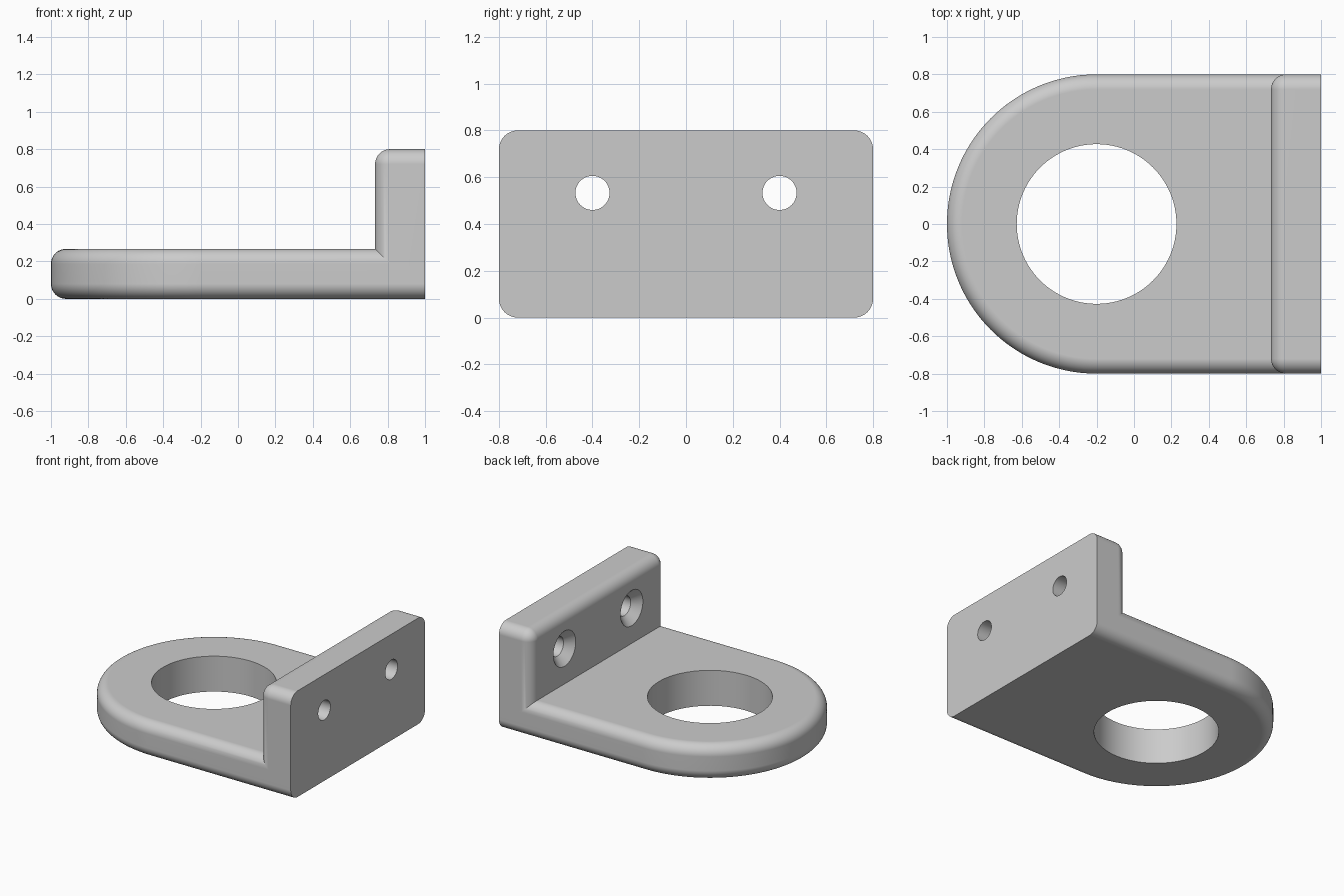
import bpy, bmesh
from math import sin, cos, pi, radians

cube = bpy.data.objects.get("Cube")
if cube:
    bpy.data.objects.remove(cube, do_unlink=True)

THICK, HALF_W, HEIGHT, FILLET = 0.267, 0.8, 0.8, 0.08
RING_X, STEPS = -0.2, 10

grey = bpy.data.materials.new("plain grey")
grey.use_nodes = True
colour = (0.6, 0.6, 0.6, 1)
grey.diffuse_color = colour
grey.node_tree.nodes["Principled BSDF"].inputs["Base Color"].default_value = colour


def loft(name, rings):
    """Skin a closed solid through a stack of equal-length rings."""
    bm = bmesh.new()
    loops = [[bm.verts.new(p) for p in ring] for ring in rings]
    for a, b in zip(loops, loops[1:]):
        for i in range(len(a)):
            j = (i + 1) % len(a)
            bm.faces.new((a[i], a[j], b[j], b[i]))
    bm.faces.new(loops[0])
    bm.faces.new(loops[-1])
    bmesh.ops.remove_doubles(bm, verts=bm.verts, dist=1e-5)
    bmesh.ops.recalc_face_normals(bm, faces=bm.faces)
    mesh = bpy.data.meshes.new(name)
    bm.to_mesh(mesh)
    bm.free()
    obj = bpy.data.objects.new(name, mesh)
    bpy.context.collection.objects.link(obj)
    mesh.materials.append(grey)
    return obj


def arc(cx, cy, r, start, end, n):
    return [(cx + r * cos(start + (end - start) * i / n),
             cy + r * sin(start + (end - start) * i / n)) for i in range(n + 1)]


# Quarter-round edge as (inset, depth below the face) pairs
edge = [(FILLET * (1 - sin(t)), FILLET * (1 - cos(t)))
        for t in (pi / 2 * i / STEPS for i in range(STEPS + 1))]


# Round-ended base plate with filleted top and bottom rims
def plate_ring(inset, z):
    w = HALF_W - inset
    outline = arc(RING_X, 0, w, pi / 2, 3 * pi / 2, 72) + [(1, -w), (1, w)]
    return [(x, y, z) for x, y in outline]


bracket = loft("mounting_bracket",
               [plate_ring(d, h) for d, h in edge]
               + [plate_ring(d, THICK - h) for d, h in reversed(edge)])


# Upright flange with rounded corners and a filleted inner rim
def flange_ring(inset, x):
    w, r = HALF_W - inset, FILLET - inset
    cy, cz = HALF_W - FILLET, HEIGHT - FILLET
    outline = (arc(cy, cz, r, 0, pi / 2, STEPS)
               + arc(-cy, cz, r, pi / 2, pi, STEPS)
               + [(-w, THICK / 2), (w, THICK / 2)])
    return [(x, y, z) for y, z in outline]


flange = loft("flange", [flange_ring(d, 1 - THICK + h) for d, h in edge]
              + [flange_ring(0, 1)])

# Large through bore
bore = loft("bore_cutter", [[(x, y, z) for x, y in arc(RING_X, 0, 0.427, 0, 2 * pi, 96)[:-1]]
                            for z in (-0.1, 0.4)])


# Countersunk screw holes, the wide side facing the plate
def screw_cutter(y0):
    front = 1 - THICK
    sections = [(front - 0.02, 0.153), (front + 0.06, 0.073), (1.1, 0.073)]
    return loft("screw_cutter", [[(x, y, z) for y, z in
                                  arc(y0, 0.533, r, 0, 2 * pi, 48)[:-1]]
                                 for x, r in sections])


def combine(target, tool, operation):
    mod = target.modifiers.new("combine", "BOOLEAN")
    mod.operation, mod.object, mod.solver = operation, tool, "EXACT"
    bpy.context.view_layer.objects.active = target
    bpy.ops.object.modifier_apply(modifier=mod.name)
    bpy.data.objects.remove(tool, do_unlink=True)


combine(bracket, flange, "UNION")
for cutter in (bore, screw_cutter(0.4), screw_cutter(-0.4)):
    combine(bracket, cutter, "DIFFERENCE")

# Smooth fillets, crisp machined edges, flat large faces
bpy.ops.object.select_all(action="DESELECT")
bracket.select_set(True)
bpy.context.view_layer.objects.active = bracket
bpy.ops.object.shade_smooth_by_angle(angle=radians(30))
weighted = bracket.modifiers.new("flat_faces", "WEIGHTED_NORMAL")
weighted.keep_sharp = True
